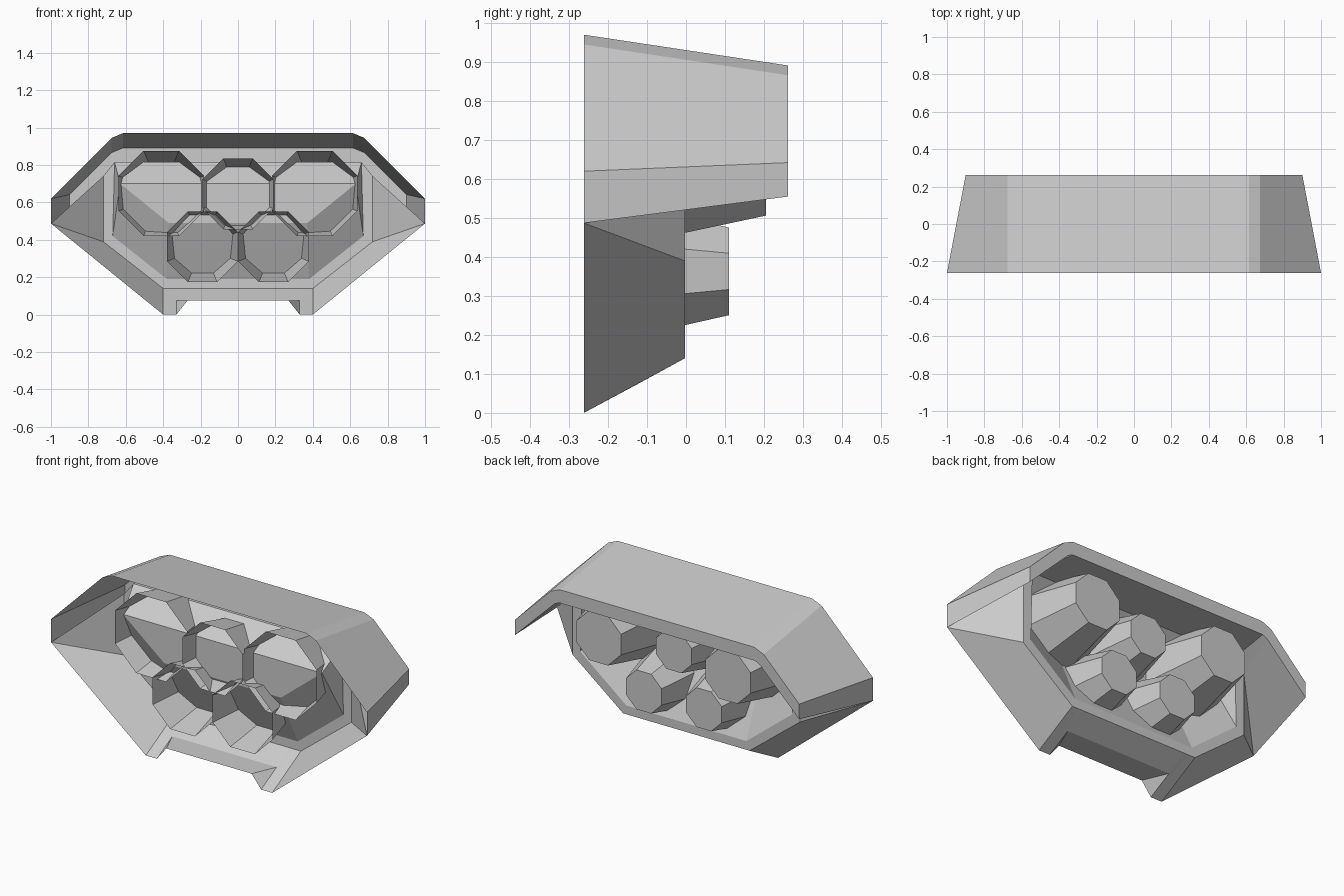
import bpy
import math

if "Cube" in bpy.data.objects:
    bpy.data.objects.remove(bpy.data.objects["Cube"])

F, B, M = -0.262, 0.262, -0.003     # front, back and middle planes (y)


def at(y, pts):
    """Place x,z points on the plane y."""
    return [(x, y, z) for x, z in pts]


def full(half):
    """Continue a right-hand polyline with its mirror image."""
    return half + [(-x, y, z) for x, y, z in reversed(half)]


def strip(a, b):
    """Quads between two polylines of equal length."""
    return [(a[i], a[i + 1], b[i + 1], b[i]) for i in range(len(a) - 1)]


def both(faces):
    return faces + [[(-x, y, z) for x, y, z in reversed(f)] for f in faces]


def build(name, faces):
    index, polys = {}, []
    for f in faces:
        poly = []
        for p in f:
            i = index.setdefault(tuple(p), len(index))
            if i not in poly:
                poly.append(i)
        if len(poly) > 2:
            polys.append(poly)
    me = bpy.data.meshes.new(name)
    me.from_pydata(list(index), [], polys)
    me.update()
    ob = bpy.data.objects.new(name, me)
    bpy.context.collection.objects.link(ob)
    return ob


# Hood: outer shell tapering to the back
hood_front = at(F, [(1, .487), (1, .62), (.675, .945), (.615, .97)])
hood_back = at(B, [(.9, .555), (.9, .642), (.675, .866), (.615, .891)])
build("hood", strip(full(hood_front), full(hood_back)))

# Back rim of the hood and the ceiling inside it
rim_in = at(B, [(.9, .555), (.65, .8), (.62, .815)])
build("hood_rim", strip(full(hood_back[1:]), full(rim_in)))
inner = [(1, F, .487), (.72, M, .74), (.66, M, .815)]
build("hood_ceiling", strip(full(rim_in), full(inner)))

# Flat frame in the middle
ring_out = at(M, [(.66, .815), (.72, .74), (.72, .39), (.4, .14)])
ring_in = at(M, [(.66, .815), (.66, .8), (.67, .42), (.38, .19)])
build("frame", strip(full(ring_out), full(ring_in)))

# Lower skirt: side gussets, flared sides and notched bottom with two feet
gusset = [[(1, F, .487), (.72, M, .74), (.72, M, .39)]]
flare = [[(1, F, .487), (.72, M, .39), (.4, M, .14), (.4, F, 0)]]
build("skirt_sides", both(gusset + flare))
notch = [(.4, F, 0), (.33, F, 0), (.33, -.122, .075)]
seam = at(M, [(.4, .14), (.36, .14), (.33, .14)])
build("skirt_bottom", strip(full(notch), full(seam)))
lip = [(.27, F, .075), (.27, F, .075)]
build("skirt_notch", strip(full(notch[1:]), full(lip)))

# Bulkhead bulging forward inside the frame
nose = at(-.14, [(.63, .70), (.37, .49)])
base = at(M, [(.67, .42), (.38, .19)])
corner = (.66, M, .815)
mir = lambda p: (-p[0], p[1], p[2])
faces = strip(full(nose), full(base))
faces += [[nose[0], nose[1], mir(nose[1]), mir(nose[0])],
          [corner, nose[0], mir(nose[0]), mir(corner)]]
faces += both([[corner, base[0], nose[0]]])
build("bulkhead", faces)


# Octagonal nozzles: open at the front, closed at the back
def nozzle(name, x, z, r0, y0, r1, y1):
    def octagon(r, y):
        k = r / math.cos(math.pi / 8)
        return [(x + k * math.cos((i + .5) * math.pi / 4), y,
                 z + k * math.sin((i + .5) * math.pi / 4)) for i in range(8)]
    a, b = octagon(r0, y0), octagon(r1, y1)
    build(name, strip(a + a[:1], b + b[:1]) + [b])


for side, s in (("left", -1), ("right", 1)):
    nozzle("upper_nozzle_" + side, s * .41, .648, .228, -.2, .142, .205)
    nozzle("lower_nozzle_" + side, s * .19, .363, .189, -.23, .1125, .11)
nozzle("middle_nozzle", 0, .645, .189, -.23, .1125, .11)
